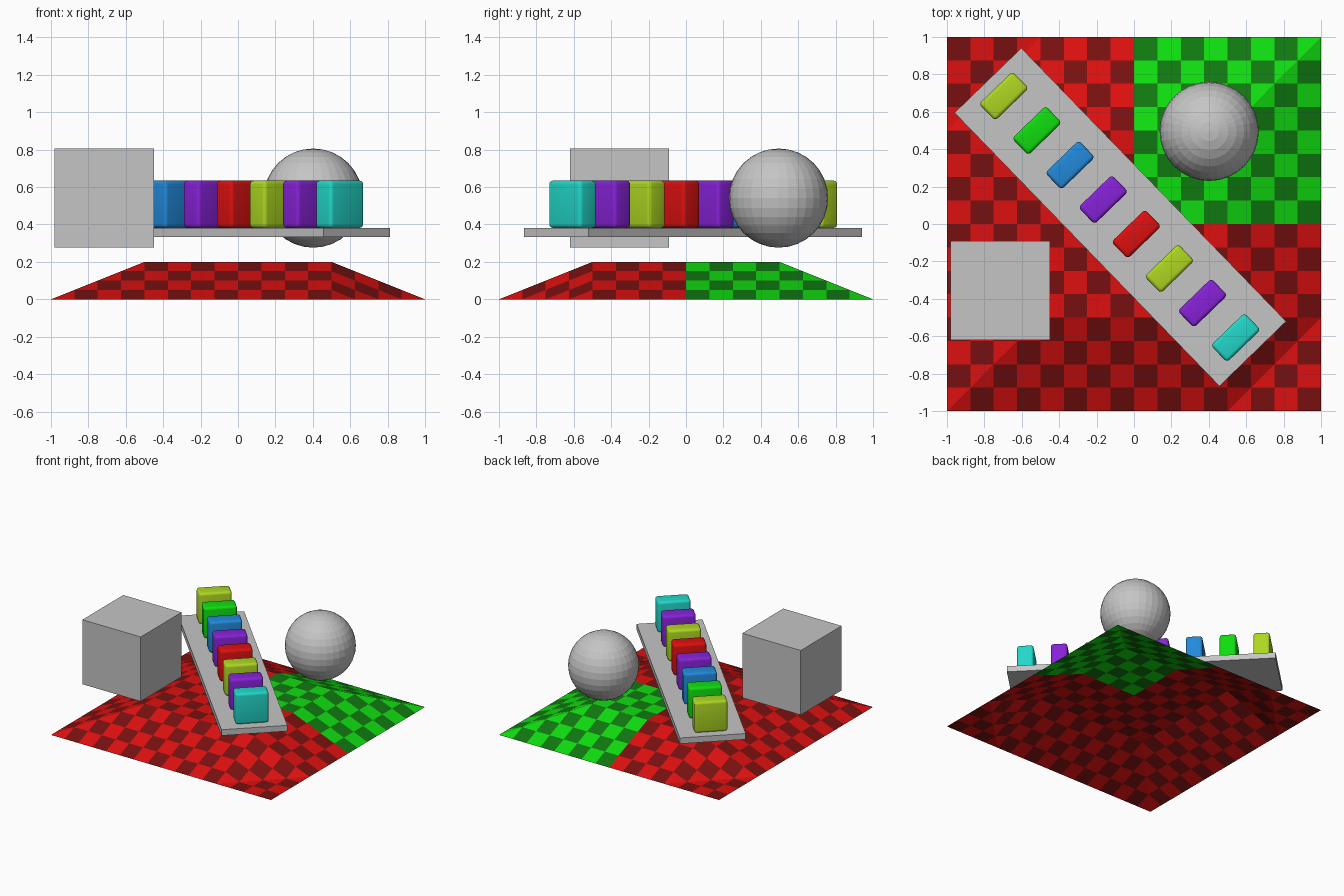
import bpy, bmesh, math
from mathutils import Matrix

if "Cube" in bpy.data.objects:
    bpy.data.objects.remove(bpy.data.objects["Cube"])


def material(name, r, g, b):
    m = bpy.data.materials.new(name)
    m.diffuse_color = (r, g, b, 1)
    m.use_nodes = True
    m.node_tree.nodes["Principled BSDF"].inputs["Base Color"].default_value = m.diffuse_color
    return m


RED = material("red", 0.72, 0.005, 0.005)
DARK_RED = material("dark red", 0.19, 0.005, 0.005)
GREEN = material("green", 0.005, 0.72, 0.005)
DARK_GREEN = material("dark green", 0.005, 0.19, 0.005)
GREY = material("grey", 0.56, 0.56, 0.56)
LIME = material("lime", 0.42, 0.68, 0.016)
BLUE = material("blue", 0.016, 0.25, 0.70)
PURPLE = material("purple", 0.24, 0.016, 0.68)
CYAN = material("turquoise", 0.016, 0.68, 0.58)


def make_object(name, bm, mats, location=(0, 0, 0), turn=0.0):
    me = bpy.data.meshes.new(name)
    bm.to_mesh(me)
    bm.free()
    for m in mats:
        me.materials.append(m)
    ob = bpy.data.objects.new(name, me)
    bpy.context.collection.objects.link(ob)
    ob.location = location
    ob.rotation_euler.z = turn
    return ob


def box(size, bevel=0.0):
    bm = bmesh.new()
    bmesh.ops.create_cube(bm, size=1, matrix=Matrix.Diagonal((*size, 1)))
    if bevel:
        bmesh.ops.bevel(bm, geom=bm.edges[:], offset=bevel, segments=4,
                        profile=0.5, affect='EDGES')
    return bm


# Chequered ground sheet: raised plateau with slopes down to the border
N = 16


def ground_height(x, y):
    u, v = 1 - abs(x), 1 - abs(y)
    if u < 0.5 and v < 0.5 and x * y < 0:   # corners cut flat
        return 0.4 * max(0, u + v - 0.5)
    return 0.4 * min(u, v, 0.5)             # hipped corners and plateau


bm = bmesh.new()
grid = []
for j in range(N + 1):
    y = -1 + 2 * j / N
    grid.append([bm.verts.new((-1 + 2 * i / N, y, ground_height(-1 + 2 * i / N, y)))
                 for i in range(N + 1)])
for j in range(N):
    for i in range(N):
        a, b = grid[j][i], grid[j][i + 1]
        c, d = grid[j + 1][i + 1], grid[j + 1][i]
        green = i >= N // 2 and j >= N // 2
        for tri in ((a, b, c), (a, c, d)):
            bm.faces.new(tri).material_index = 2 * green + (i + j) % 2
make_object("chequered_ground", bm, [RED, DARK_RED, GREEN, DARK_GREEN])

# Floating grey cube
make_object("grey_cube", box((0.53, 0.53, 0.53)), [GREY], (-0.715, -0.355, 0.542))

# Floating faceted ball
bm = bmesh.new()
bmesh.ops.create_uvsphere(bm, u_segments=32, v_segments=16, radius=0.265)
make_object("grey_ball", bm, [GREY], (0.402, 0.495, 0.541))

# Diagonal plank
TURN = math.radians(-45.9)
make_object("plank", box((2.035, 0.497, 0.048)), [GREY], (-0.073, 0.037, 0.357), TURN)

# Row of rounded blocks standing on the plank
row = [LIME, GREEN, BLUE, PURPLE, RED, LIME, PURPLE, CYAN]
for k, mat in enumerate(row):
    ob = make_object(f"block_{k + 1}", box((0.125, 0.25, 0.253), 0.02), [mat],
                     (-0.696 + 0.1771 * k, 0.684 - 0.1845 * k, 0.508), TURN)
    bpy.ops.object.select_all(action='DESELECT')
    ob.select_set(True)
    bpy.context.view_layer.objects.active = ob
    bpy.ops.object.shade_smooth_by_angle(angle=math.radians(40))
